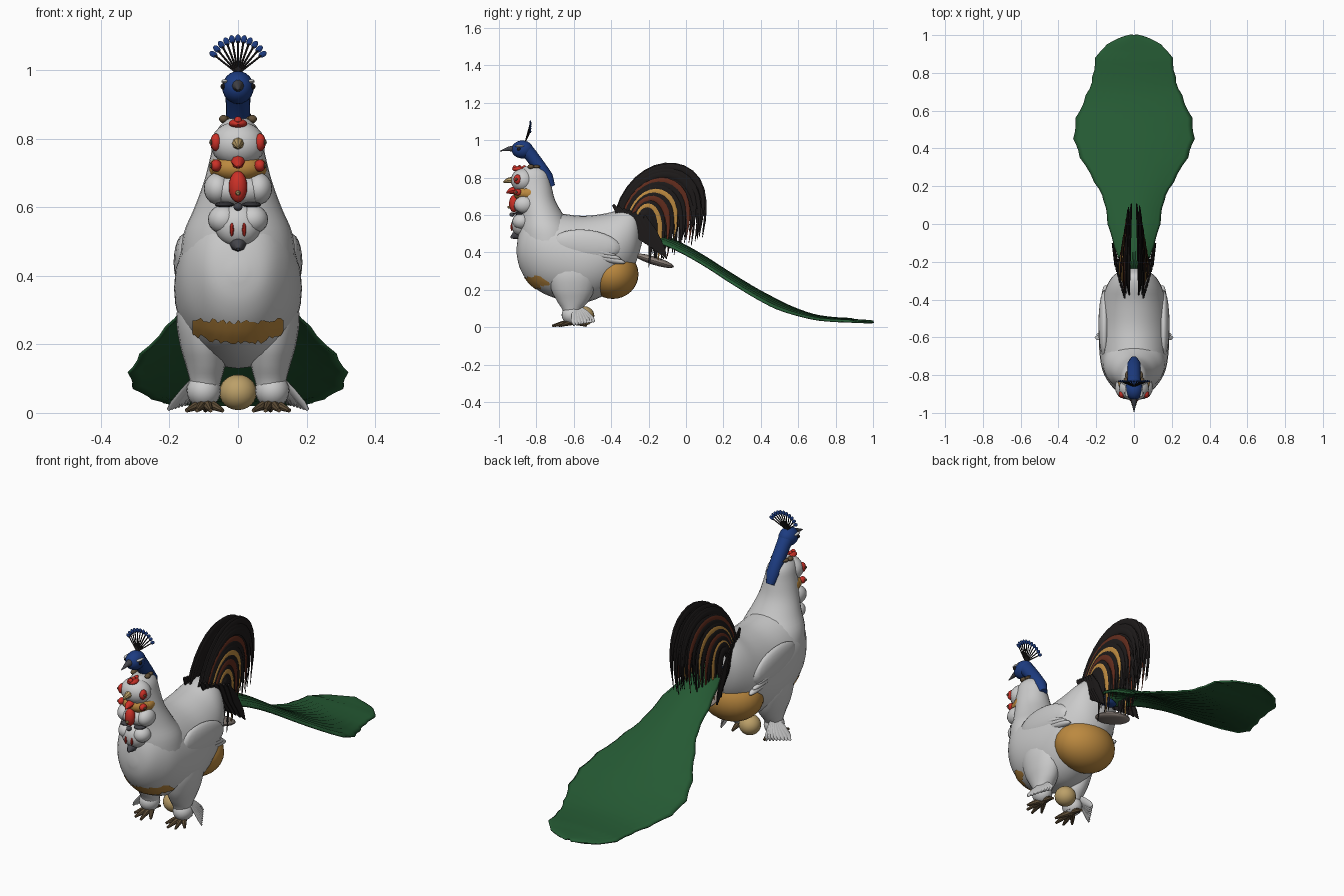
import bpy, bmesh, math, random
from mathutils import Vector as V

if "Cube" in bpy.data.objects:
    bpy.data.objects.remove(bpy.data.objects["Cube"])
random.seed(4)

def mat(name, c):
    m = bpy.data.materials.new(name)
    m.diffuse_color = (*c, 1)
    m.use_nodes = True
    m.node_tree.nodes["Principled BSDF"].inputs["Base Color"].default_value = m.diffuse_color
    return m
BLUE = mat("blue", (.012, .045, .22)); RED = mat("red", (.6, .03, .02))
GOLD = mat("gold", (.5, .25, .05)); BLACK = mat("black", (.012, .01, .01))
GREEN = mat("green", (.018, .1, .033)); HORN = mat("horn", (.5, .35, .14))
BROWN = mat("brown", (.12, .08, .04)); RUST = mat("rust", (.12, .025, .012))
DARK = mat("dark_grey", (.06, .06, .07))

def finish(name, bm, m, angle=40):
    bmesh.ops.recalc_face_normals(bm, faces=bm.faces)
    me = bpy.data.meshes.new(name)
    bm.to_mesh(me); bm.free()
    o = bpy.data.objects.new(name, me)
    bpy.context.collection.objects.link(o)
    if m: me.materials.append(m)
    bpy.ops.object.select_all(action='DESELECT')
    bpy.context.view_layer.objects.active = o
    o.select_set(True)
    bpy.ops.object.shade_smooth_by_angle(angle=math.radians(angle))
    return o

def loft(name, secs, m=None, n=20):
    """Closed skin through elliptical sections (centre, half axis, half axis)."""
    bm = bmesh.new(); rings = []
    for c, u, v in secs:
        rings.append([bm.verts.new(V(c) + V(u) * math.cos(a) + V(v) * math.sin(a))
                      for a in (2 * math.pi * i / n for i in range(n))])
    for a, b in zip(rings, rings[1:]):
        for i in range(n):
            bm.faces.new((a[i], a[(i + 1) % n], b[(i + 1) % n], b[i]))
    bm.faces.new(rings[0]); bm.faces.new(rings[-1])
    return finish(name, bm, m)

def ball(name, c, s, m=None, rx=0, seg=20):
    bm = bmesh.new()
    bmesh.ops.create_uvsphere(bm, u_segments=seg, v_segments=seg // 2 + 2, radius=1)
    for v in bm.verts: v.co = V((v.co.x * s[0], v.co.y * s[1], v.co.z * s[2]))
    o = finish(name, bm, m)
    o.location = c; o.rotation_euler.x = rx
    return o

def limb(name, pts, radii, m=None, n=12):
    """Round tube with varying radius."""
    pts = [V(p) for p in pts]; secs = []
    for i, p in enumerate(pts):
        d = (pts[min(i + 1, len(pts) - 1)] - pts[max(i - 1, 0)]).normalized()
        u = d.cross(V((0.01, 0.02, 1)) if abs(d.z) < .9 else V((0, 1, 0))).normalized()
        secs.append((p, u * radii[i], d.cross(u) * radii[i]))
    return loft(name, secs, m, n)

def smooth(rows, k=4):
    """Catmull-Rom resampling of profile rows."""
    out = []
    for i in range(len(rows) - 1):
        q = [rows[max(0, min(len(rows) - 1, i + j))] for j in (-1, 0, 1, 2)]
        for s in range(k):
            t = s / k
            out.append([b + .5 * t * (c - a + t * (2*a - 5*b + 4*c - d + t * (3*(b - c) + d - a)))
                        for a, b, c, d in zip(*q)])
    return out + [rows[-1]]

# Body: y, bottom z, top z, half width
rows = [(-.905, .39, .43, .02), (-.89, .32, .52, .08), (-.85, .25, .60, .125), (-.78, .19, .63, .165),
        (-.68, .15, .61, .183), (-.55, .13, .595, .186), (-.42, .18, .61, .172), (-.33, .26, .635, .145),
        (-.27, .34, .63, .105), (-.235, .45, .57, .04)]
body = loft("body", [((0, y, (b + t) / 2), (w, 0, 0), (0, 0, (t - b) / 2)) for y, b, t, w in smooth(rows)], n=32)
# Neck: z, front y, back y, half width
neck = [(.42, -.89, -.56, .17), (.52, -.89, -.60, .16), (.6, -.885, -.655, .127), (.68, -.89, -.70, .098),
        (.76, -.90, -.72, .078), (.82, -.90, -.735, .064), (.855, -.87, -.77, .036), (.86, -.85, -.8, .015)]
loft("neck", [((0, (f + b) / 2, z), (w, 0, 0), (0, (b - f) / 2, 0)) for z, f, b, w in smooth(neck)], n=28)

# Golden fluff, and a ragged breast band laid onto the body surface
ball("golden_rear_fluff", (0, -.392, .283), (.166, .138, .132), GOLD, seg=28)
bpy.context.view_layer.update()
bm = bmesh.new(); prev = None
for i in range(33):
    x = -.13 + .26 * i / 32
    mid = .236 + 1.2 * x * x; h = .032 - .6 * x * x
    cur = []
    for f in (-1, -.4, .2, 1):
        z = mid + f * h + (random.uniform(-.008, .008) if abs(f) == 1 else 0)
        hit, p, nrm, _ = body.ray_cast((x, -2, z), (0, 1, 0))
        cur.append(bm.verts.new(p + nrm * .004))
    if prev:
        for j in range(3): bm.faces.new((prev[j], prev[j + 1], cur[j + 1], cur[j]))
    prev = cur
finish("golden_breast_band", bm, GOLD)

for s, side in ((-1, "left"), (1, "right")):
    # Folded wings with feather ridges
    ball(side + "_wing", (s * .157, -.53, .44), (.031, .18, .08), rx=-.12)
    for k in range(3):
        ball(side + "_wing_feather", (s * (.16 - .004 * k), -.49 + .025 * k, .41 - .02 * k), (.024, .12, .02), rx=-.22)
    # Thighs, shanks, toes
    thigh = [(.38, -.61, .10, .065, .11), (.28, -.605, .106, .074, .13), (.20, -.605, .1, .07, .115),
             (.14, -.605, .095, .058, .085), (.09, -.61, .095, .045, .05), (.03, -.61, .095, .033, .035)]
    loft(side + "_thigh", [((s * x, y, z), (w, 0, 0), (0, d, 0)) for z, y, x, w, d in smooth(thigh)])
    ball(side + "_ankle_fluff", (s * .1, -.61, .065), (.05, .055, .05))
    for dx, dy in ((-.05, -.08), (-.015, -.115), (.025, -.105), (.055, -.07), (0, .07)):
        limb(side + "_toe", [(s * .095, -.6, .03), (s * (.095 + dx * .6), -.6 + dy * .6, .018),
             (s * (.095 + dx), -.6 + dy, .007)], [.018, .012, .006], BROWN, 8)
    # Foot feather fan
    for k in range(8):
        t = k / 7
        tip = V((s * (.205 - .07 * t), -.6 + .11 * t, .008 + .003 * k))
        a = V((s * .11, -.59, .12)); d = (tip - a)
        u = d.cross(V((s, .4, 0))).normalized()
        loft(side + "_foot_feather", [(a + d * f, u * w, V((s * .003, .002, .003)))
             for f, w in ((0, .01), (.5, .02), (.85, .018), (1, .004))], None, 8)

# Egg between the feet
ball("egg", (0, -.545, .06), (.055, .055, .052), HORN)

# Three stacked hen faces
ball("upper_head", (0, -.87, .785), (.08, .066, .066))
ball("middle_head", (0, -.865, .715), (.078, .058, .042), GOLD)
ball("beard", (0, -.87, .65), (.095, .052, .045))
for s in (-1, 1):
    for z, r in ((.79, .026), (.722, .018)):
        ball("red_eye_patch", (s * .064, -.9, z), (.017, .022, r), RED, seg=12)
        ball("eye", (s * .078, -.908, z), (.006, .008, .008), BROWN, seg=8)
    ball("gold_cheek", (s * .055, -.83, .715), (.03, .055, .035), GOLD, seg=14)
    ball("beard_lobe", (s * .06, -.865, .655), (.04, .054, .046))
    ball("lower_cheek", (s * .042, -.88, .565), (.046, .048, .042))
    ball("dark_collar", (s * .04, -.893, .608), (.03, .032, .008), DARK, seg=10)
    ball("red_nostril", (s * .018, -.932, .535), (.006, .006, .02), RED, seg=8)
    ball("brow_tuft", (s * .042, -.83, .858), (.014, .018, .012), BROWN, seg=10)
ball("lower_head", (0, -.883, .548), (.068, .05, .062))
ball("comb", (0, -.895, .845), (.028, .035, .014), RED, seg=14)
for k in range(3): ball("comb_point", (0, -.915 + .025 * k, .853), (.012, .012, .013), RED, seg=10)
limb("upper_beak", [(0, -.92, .787), (0, -.955, .784), (0, -.978, .775)], [.02, .013, .003], HORN, 8)
limb("middle_comb", [(0, -.89, .738), (0, -.94, .728), (0, -.96, .718)], [.024, .016, .004], RED, 8)
ball("wattle", (0, -.92, .66), (.027, .026, .046), RED, seg=16)
limb("middle_beak", [(0, -.93, .645), (0, -.955, .64)], [.012, .004], HORN, 8)
ball("collar_knot", (0, -.93, .602), (.014, .014, .012), DARK, seg=10)
limb("lower_beak", [(0, -.89, .497), (0, -.92, .488), (0, -.937, .478)], [.028, .018, .005], DARK, 8)

# Blue crested head and neck
limb("blue_neck", [(0, -.72, .75), (0, -.745, .80), (0, -.785, .86), (0, -.83, .92), (0, -.86, .95)],
     [.022, .036, .035, .036, .04], BLUE, 16)
ball("blue_head", (0, -.875, .95), (.046, .058, .048), BLUE)
limb("blue_head_beak", [(0, -.915, .955), (0, -.95, .953), (0, -.994, .942)], [.02, .012, .002], DARK, 10)
for s in (-1, 1):
    ball("pale_eye_stripe", (s * .038, -.89, .968), (.011, .026, .006), seg=12)
    ball("blue_head_eye", (s * .044, -.895, .953), (.007, .01, .009), BLACK, seg=10)
    ball("neck_clasp", (s * .033, -.80, .858), (.016, .022, .009), BROWN, seg=10)
for k in range(11):
    a = math.radians(-60 + 12 * k)
    tip = V((.083 * math.sin(a), -.832, 1.002 + .09 * math.cos(a)))
    limb("crest_stem", [(0, -.86, .99), tip], [.003, .003], BLACK, 6)
    o = ball("crest_tip", tip, (.009, .005, .013), BLUE, seg=10)
    o.rotation_euler.y = a

# Arching sickle feathers
def sickle(name, t, x0, x1, m, w, drop):
    mix = lambda a, b: a + (b - a) * t
    P = [V((x0, mix(-.37, -.25), mix(.62, .56))), V((x0, mix(-.26, -.22), mix(.96, .66))),
         V((x1, mix(.19, -.16), mix(.96, .61))), V((x1, mix(.088, -.2), mix(.49, .35) + drop))]
    secs = []; N = 14
    for i in range(N + 1):
        f = i / N; g = 1 - f
        p = P[0]*g**3 + P[1]*3*g*g*f + P[2]*3*g*f*f + P[3]*f**3
        d = (P[1]-P[0])*g*g + (P[2]-P[1])*2*g*f + (P[3]-P[2])*f*f
        nrm = V((1, 0, 0)).cross(d).normalized()
        r = w * (.5 + .5 * min(1, f * 3)) * min(1, (1.03 - f) * 3)
        secs.append((p, nrm * r, V((.006 * min(1, r / w + .1), 0, 0))))
    loft(name, secs, m, 6)
for s in (-1, 1):
    for k in range(14):
        t = k / 13
        for layer in range(2):
            m = GOLD if k in (6, 10) and layer else RUST if k in (3, 8) and layer else BLACK
            sickle("sickle_feather", min(1, max(0, t + random.uniform(-.03, .03) + .05 * layer)),
                   s * (.025 + .04 * t + .018 * layer), s * (.014 + .045 * t + .014 * layer), m,
                   .019, random.uniform(-.03, .06))
    # Black saddle feathers over the tail root
    for k in range(7):
        a = V((s * (.05 + .008 * k), -.39 + .028 * k, .655 - .01 * k))
        b = a + V((s * .014, .12, -.17 - .01 * k))
        loft("saddle_feather", [(a.lerp(b, f), (.006, 0, 0), (0, w, w * .8))
             for f, w in ((0, .006), (.4, .02), (.8, .016), (1, .002))], BLACK, 6)

# Grey and blue under-tail
ball("grey_under_tail", (0, -.17, .355), (.075, .11, .022), mat("warm_grey", (.3, .25, .22)), rx=-.3)
ball("blue_tail_root", (0, -.24, .485), (.07, .06, .025), BLUE, rx=-.4)

# Long green train: y, z, half width
train = smooth([(-.27, .53, .05), (-.12, .485, .1), (.0, .43, .135), (.12, .36, .155), (.22, .295, .205),
                (.35, .215, .28), (.45, .16, .314), (.56, .105, .302), (.68, .062, .25), (.78, .046, .215),
                (.88, .04, .2), (.95, .036, .14), (.985, .033, .07), (1.0, .031, .015)], 3)
bm = bmesh.new(); prev = None; NX = 24
for r, (y, z, w) in enumerate(train):
    w *= 1 + (.02 if r % 3 == 0 else -.012)
    cur = []
    for i in range(NX + 1):
        q = i / NX * 2 - 1
        droop = .045 * q * q * min(1, z / .15) - .005 * (i % 2) * (y < .9)
        cur.append(bm.verts.new((q * w, y, max(.022, z - droop))))
    if prev:
        for i in range(NX): bm.faces.new((prev[i], prev[i + 1], cur[i + 1], cur[i]))
    prev = cur
o = finish("green_train", bm, GREEN, 60)
sol = o.modifiers.new("thickness", 'SOLIDIFY')
sol.thickness = .009; sol.offset = 0
